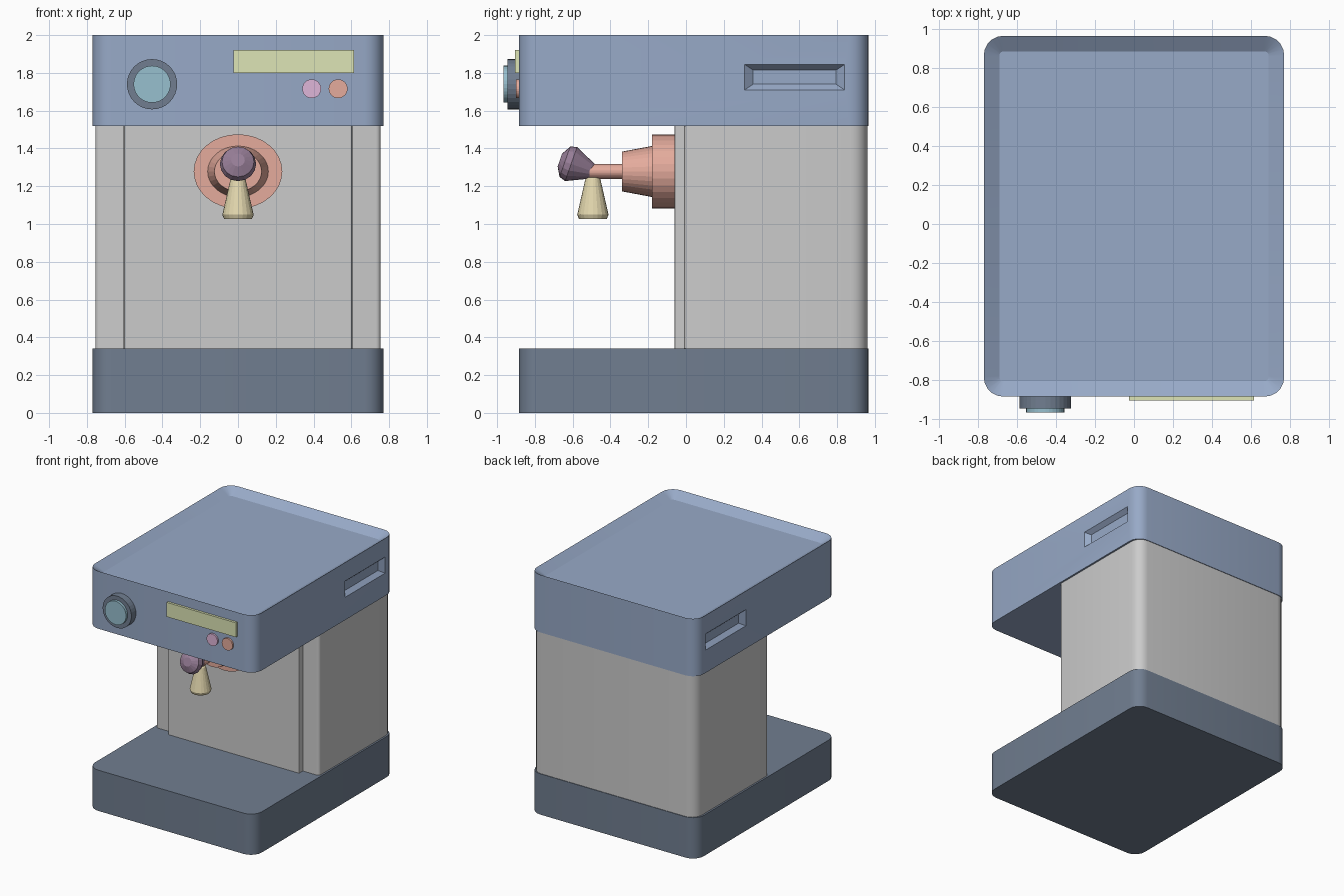
import bpy, bmesh, math
from mathutils import Matrix, Vector

if "Cube" in bpy.data.objects:
    bpy.data.objects.remove(bpy.data.objects["Cube"])


def material(name, rgb):
    m = bpy.data.materials.new(name)
    m.diffuse_color = (*[(c / 255) ** 2.2 for c in rgb], 1)
    m.use_nodes = True
    m.node_tree.nodes["Principled BSDF"].inputs["Base Color"].default_value = m.diffuse_color
    return m


def finish(bm, name, mat=None, smooth=False):
    bmesh.ops.recalc_face_normals(bm, faces=bm.faces[:])
    me = bpy.data.meshes.new(name)
    bm.to_mesh(me)
    bm.free()
    ob = bpy.data.objects.new(name, me)
    bpy.context.collection.objects.link(ob)
    if mat:
        me.materials.append(mat)
    if smooth:
        bpy.ops.object.select_all(action='DESELECT')
        ob.select_set(True)
        bpy.context.view_layer.objects.active = ob
        bpy.ops.object.shade_smooth_by_angle(angle=math.radians(30))
    return ob


def slab(x, y0, y1, z0, z1, r_front, r_back, seg=5):
    """Upright block with rounded vertical corners; returns bmesh and top face."""
    pts = []
    for sx, y, sy, r, a0 in ((1, y1, 1, r_back, 0), (-1, y1, 1, r_back, 90),
                             (-1, y0, -1, r_front, 180), (1, y0, -1, r_front, 270)):
        for i in range(seg + 1):
            a = math.radians(a0 + 90 * i / seg)
            pts.append((sx * (x - r) + r * math.cos(a), y - sy * r + r * math.sin(a)))
    bm = bmesh.new()
    low = [bm.verts.new((px, py, z0)) for px, py in pts]
    top = [bm.verts.new((px, py, z1)) for px, py in pts]
    n = len(pts)
    for i in range(n):
        j = (i + 1) % n
        bm.faces.new((low[i], low[j], top[j], top[i]))
    bm.faces.new(low[::-1])
    cap = bm.faces.new(top)
    bm.normal_update()
    return bm, cap


def box(name, x0, x1, y0, y1, z0, z1, mat=None):
    bm = bmesh.new()
    bmesh.ops.create_cube(bm, size=1, matrix=Matrix.Translation(
        ((x0 + x1) / 2, (y0 + y1) / 2, (z0 + z1) / 2)) @ Matrix.Diagonal(
        (x1 - x0, y1 - y0, z1 - z0, 1)))
    return finish(bm, name, mat)


def turned(name, origin, axis, rings, mat, n=32, wide=1.0):
    """Capped turned part: rings are (distance along axis, radius)."""
    d = Vector(axis).normalized()
    u = Vector((1, 0, 0))
    v = d.cross(u)
    bm = bmesh.new()
    loops = [[bm.verts.new(Vector(origin) + d * t
                           + u * (r * wide * math.cos(2 * math.pi * k / n))
                           + v * (r * math.sin(2 * math.pi * k / n)))
              for k in range(n)] for t, r in rings]
    for a, b in zip(loops, loops[1:]):
        for k in range(n):
            j = (k + 1) % n
            bm.faces.new((a[k], a[j], b[j], b[k]))
    bm.faces.new(loops[0])
    bm.faces.new(loops[-1])
    return finish(bm, name, mat)


dark = material("slate", (112, 125, 143))
blue = material("steel_blue", (150, 168, 198))
rose = material("copper", (228, 170, 155))
plum = material("plum", (150, 125, 150))
cream = material("cream", (226, 214, 172))
lime = material("pale_lime", (220, 228, 180))
glass = material("aqua", (150, 190, 205))
pink = material("pink", (222, 180, 215))

# Base
bm, _ = slab(0.77, -0.885, 0.965, 0, 0.34, 0.1, 0.1)
finish(bm, "base", dark, True)

# Middle housing and raised front panel
bm, _ = slab(0.755, -0.01, 0.96, 0.34, 1.52, 0.025, 0.09)
finish(bm, "housing", None, True)
bm, _ = slab(0.605, -0.06, 0.02, 0.34, 1.52, 0.01, 0.01, 2)
finish(bm, "front_panel")

# Head with a dished top and a recessed grip on each side
bm, cap = slab(0.77, -0.885, 0.965, 1.52, 2.0, 0.1, 0.1)
bmesh.ops.inset_region(bm, faces=[cap], thickness=0.08)
for v in cap.verts:
    v.co.z -= 0.05
sides = [f for f in bm.faces if abs(f.normal.x) > 0.99 and f.calc_area() > 0.5]
for f in sides:
    sign = 1 if f.normal.x > 0 else -1
    for y0, y1, z0, z1, depth in ((0.31, 0.84, 1.71, 1.845, 0),
                                  (0.355, 0.795, 1.74, 1.815, 0.035)):
        mid = f.calc_center_median()
        bmesh.ops.inset_region(bm, faces=[f], thickness=0.01)
        for v in f.verts:
            v.co = (sign * (0.77 - depth), y1 if v.co.y > mid.y else y0,
                    z1 if v.co.z > mid.z else z0)
finish(bm, "head", blue, True)

# Gauge, display and buttons
FRONT = (0, -1, 0)
turned("gauge_bezel", (-0.455, -0.88, 1.74), FRONT, [(0, 0.133), (0.065, 0.133)], dark)
turned("gauge_face", (-0.455, -0.93, 1.74), FRONT, [(0, 0.098), (0.036, 0.098)], glass)
box("display", -0.025, 0.615, -0.905, -0.88, 1.80, 1.92, lime)
for x, m, name in ((0.39, pink, "left_button"), (0.53, rose, "right_button")):
    turned(name, (x, -0.88, 1.716), FRONT, [(0, 0.05), (0.02, 0.05)], m, 24)

# Brew group: oval flange, tapered cup and stem
turned("brew_group", (0, -0.05, 1.278), FRONT,
       [(0, 0.197), (0.13, 0.197), (0.13, 0.135), (0.29, 0.105),
        (0.29, 0.04), (0.46, 0.04)], rose, 32, 1.19)

# Tilted handle knob
turned("handle_knob", (0, -0.495, 1.278), (0, -0.94, 0.33),
       [(0, 0.04), (0.12, 0.096), (0.155, 0.085), (0.183, 0.036)], plum, 16)

# Pouring spout
turned("spout", (0, -0.493, 1.257), (0, 0, -1),
       [(0, 0.022), (0.02, 0.04), (0.208, 0.083), (0.23, 0.074)], cream, 20)
